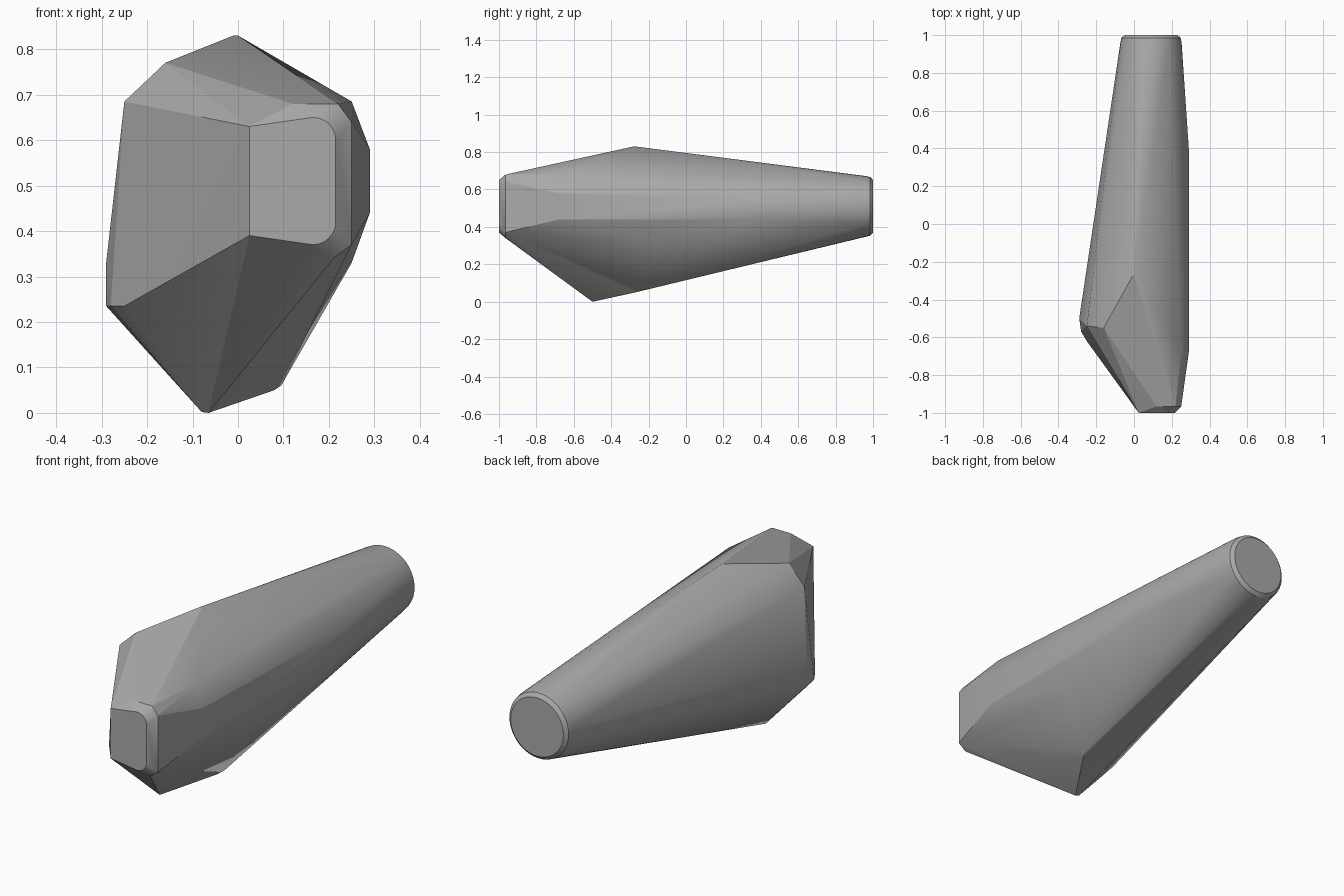
import bpy
import bmesh
import math

if "Cube" in bpy.data.objects:
    bpy.data.objects.remove(bpy.data.objects["Cube"])

# Single stone grey
grey = bpy.data.materials.new("stone grey")
grey.use_nodes = True
colour = (0.4, 0.4, 0.4, 1)
grey.diffuse_color = colour
grey.node_tree.nodes["Principled BSDF"].inputs["Base Color"].default_value = colour


def ring(y, radius, count=40):
    """Circle of points across the shaft."""
    angles = [math.tau * i / count for i in range(count)]
    return [(0.09 + radius * math.cos(a), y, 0.51 + radius * math.sin(a)) for a in angles]


def corner(cx, cz, radius, start, y, steps=6):
    """Quarter arc of points for a rounded corner of the nose."""
    angles = [start + math.pi / 2 * i / steps for i in range(steps + 1)]
    return [(cx + radius * math.cos(a), y, cz + radius * math.sin(a)) for a in angles]


# Rounded tail with a chamfered rim
points = ring(1.0, 0.14) + ring(0.985, 0.157) + ring(0.96, 0.162)

# Flat nose face and its chamfer
points += [(0.025, -1, 0.63), (0.025, -1, 0.39)]
points += corner(0.165, 0.60, 0.05, 0, -1) + corner(0.165, 0.42, 0.05, -math.pi / 2, -1)
points += [(0.12, -0.965, 0.68), (0.22, -0.965, 0.68), (0.25, -0.965, 0.64),
           (0.25, -0.965, 0.37), (0.21, -0.965, 0.34)]

# Crown, left shoulder, keel and broad flank
points += [(0, -0.27, 0.83), (-0.01, -0.28, 0.83), (-0.16, -0.55, 0.77), (-0.25, -0.54, 0.685)]
points += [(-0.29, -0.5, 0.33), (-0.29, -0.5, 0.235), (-0.28, -0.57, 0.235), (-0.25, -0.62, 0.235)]
points += [(-0.08, -0.49, 0.002), (-0.065, -0.5, 0), (0.08, -0.27, 0.05), (0.095, -0.24, 0.06)]
points += [(0.25, -0.68, 0.685), (0.29, -0.68, 0.58), (0.29, -0.68, 0.44),
           (0.29, 0.4, 0.44), (0.29, 0.4, 0.55), (0.25, -0.2, 0.33)]

# Skin the faceted body
bm = bmesh.new()
for p in points:
    bm.verts.new(p)
result = bmesh.ops.convex_hull(bm, input=bm.verts)
spare = {g for g in result["geom_interior"] + result["geom_unused"]
         if isinstance(g, bmesh.types.BMVert)}
bmesh.ops.delete(bm, geom=list(spare), context="VERTS")
bmesh.ops.dissolve_limit(bm, angle_limit=math.radians(1), verts=bm.verts, edges=bm.edges)
bmesh.ops.recalc_face_normals(bm, faces=bm.faces)
mesh = bpy.data.meshes.new("tapered_body")
bm.to_mesh(mesh)
bm.free()
body = bpy.data.objects.new("tapered_body", mesh)
bpy.context.collection.objects.link(body)
mesh.materials.append(grey)

# Keep facets crisp and the tail smooth
bpy.ops.object.select_all(action="DESELECT")
body.select_set(True)
bpy.context.view_layer.objects.active = body
bpy.ops.object.shade_smooth_by_angle(angle=math.radians(15))
